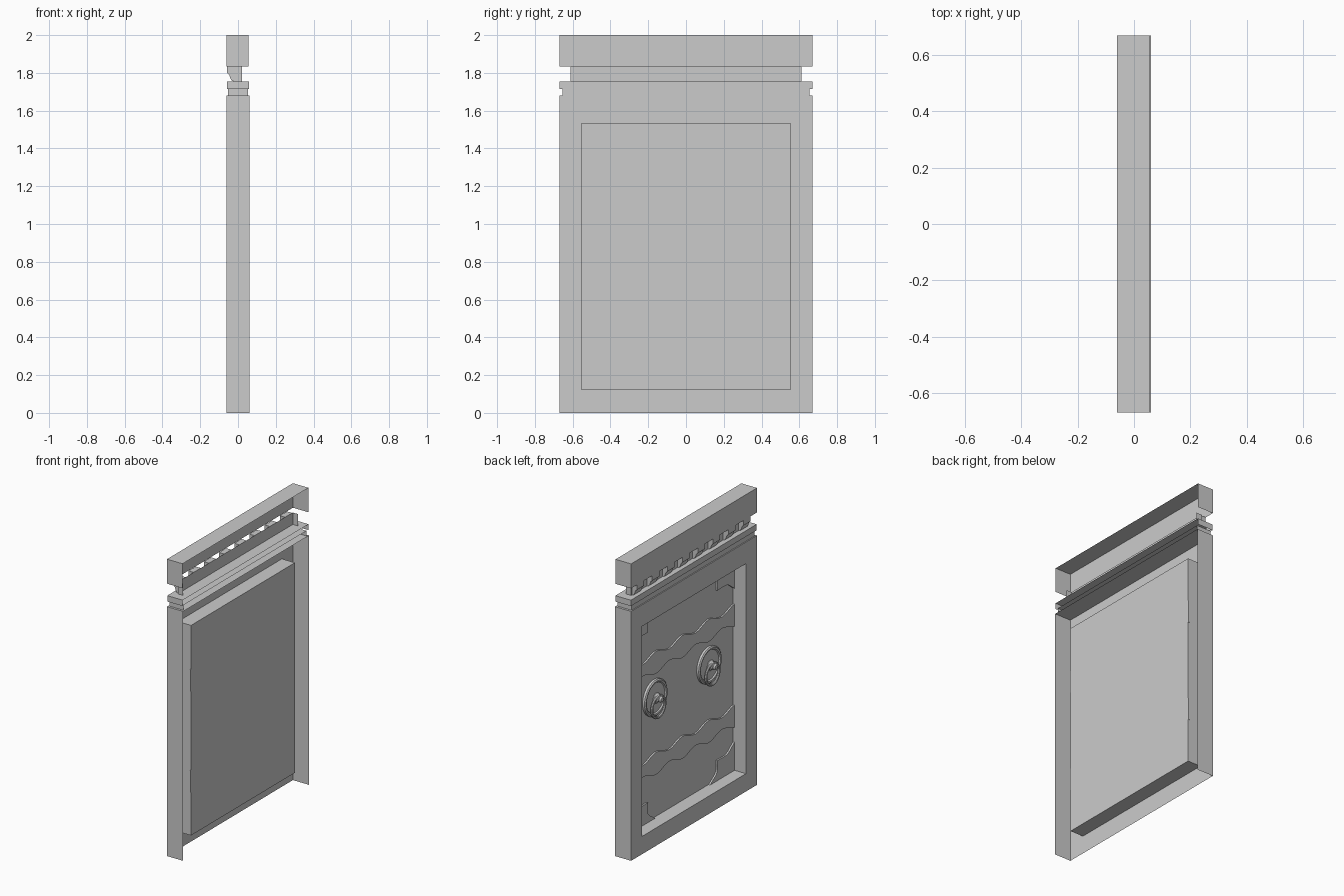
import bpy, bmesh, math
from mathutils import Matrix, Vector

if "Cube" in bpy.data.objects:
    bpy.data.objects.remove(bpy.data.objects["Cube"])

DOOR_X = 0.037      # depth of the door panel
Z0, Z1, HW = 0.12, 1.535, 0.553   # door opening


def finish(name, bm, smooth=False):
    me = bpy.data.meshes.new(name)
    bm.to_mesh(me)
    bm.free()
    ob = bpy.data.objects.new(name, me)
    bpy.context.collection.objects.link(ob)
    if smooth:
        bpy.ops.object.select_all(action='DESELECT')
        ob.select_set(True)
        bpy.context.view_layer.objects.active = ob
        bpy.ops.object.shade_smooth_by_angle(angle=math.radians(35))
    return ob


def shell(name, x0, x1, hy, z0, z1, drop):
    """Box without the faces whose normals are in drop."""
    bm = bmesh.new()
    bmesh.ops.create_cube(bm, size=1)
    for v in bm.verts:
        v.co = Vector(((x0 + x1) / 2 + v.co.x * (x1 - x0), v.co.y * 2 * hy,
                       (z0 + z1) / 2 + v.co.z * (z1 - z0)))
    bm.normal_update()
    kill = [f for f in bm.faces if any(f.normal.dot(Vector(d)) > 0.9 for d in drop)]
    bmesh.ops.delete(bm, geom=kill, context='FACES')
    return finish(name, bm)


def plate(name, pts, x0, x1):
    """Flat outline in y,z extruded along x."""
    bm = bmesh.new()
    f = bm.faces.new([bm.verts.new((x0, y, z)) for y, z in pts])
    ext = bmesh.ops.extrude_face_region(bm, geom=[f])
    bmesh.ops.translate(bm, vec=(x1 - x0, 0, 0),
                        verts=[g for g in ext['geom'] if isinstance(g, bmesh.types.BMVert)])
    bmesh.ops.recalc_face_normals(bm, faces=bm.faces)
    return finish(name, bm)


BACK, BOTTOM, TOP, FRONT = (1, 0, 0), (0, 0, -1), (0, 0, 1), (-1, 0, 0)

# frame: open-backed shell with a cut opening and the reveal around the door
shell("frame_sides", -0.06, 0.06, 0.67, 0, 1.68, [BACK, BOTTOM, FRONT])
bm = bmesh.new()


def rect(x, hy, z0, z1):
    return [bm.verts.new((x, y, z)) for y, z in ((hy, z0), (-hy, z0), (-hy, z1), (hy, z1))]


loops = [rect(-0.06, 0.67, 0, 1.68), rect(-0.06, HW, Z0, Z1), rect(DOOR_X, HW, Z0, Z1)]
for a, b in zip(loops, loops[1:]):
    for i in range(4):
        j = (i + 1) % 4
        bm.faces.new((a[i], a[j], b[j], b[i]))
finish("frame_front_and_reveal", bm)

# door panel
bm = bmesh.new()
bm.faces.new(rect(DOOR_X, HW, Z0, Z1))
finish("door_panel", bm)

# mouldings and top beam
shell("lower_moulding", -0.053, 0.052, 0.655, 1.68, 1.715, [BACK, BOTTOM])
shell("upper_moulding", -0.058, 0.057, 0.67, 1.715, 1.755, [BACK, BOTTOM])
shell("bracket_backing", -0.02, 0.02, 0.612, 1.755, 1.835, [BACK, BOTTOM, TOP])
shell("top_beam", -0.06, 0.056, 0.67, 1.835, 2.0, [BACK, BOTTOM])

# row of curved brackets below the beam
profile = [(-0.02, 1.835), (-0.058, 1.835), (-0.058, 1.80), (-0.047, 1.79),
           (-0.04, 1.77), (-0.032, 1.758), (-0.02, 1.755)]
for k in range(8):
    yc = -0.567 + k * 0.162
    bm = bmesh.new()
    a, b = [[bm.verts.new((x, yc + s * 0.038, z)) for x, z in profile] for s in (-1, 1)]
    bm.faces.new(a)
    bm.faces.new(b[::-1])
    for i in range(len(profile) - 1):
        bm.faces.new((a[i], b[i], b[i + 1], a[i + 1]))
    bmesh.ops.recalc_face_normals(bm, faces=bm.faces)
    finish("bracket", bm)

# wavy iron straps across the door
N = 48
for zc in (0.485, 1.165):
    ys = [-0.557 + 1.114 * i / N for i in range(N + 1)]

    def edge(y, s):
        return zc + s * 0.075 + s * 0.018 * (math.cos(y * 2 * math.pi / 0.28) - math.cos(0.557 * 2 * math.pi / 0.28))
    plate("wavy_strap", [(y, edge(y, -1)) for y in ys] + [(y, edge(y, 1)) for y in ys[::-1]],
          DOOR_X - 0.001, DOOR_X - 0.012)

# scalloped corner plates
for sy in (-1, 1):
    for zc, sz in ((Z0, 1), (Z1, -1)):
        pts = [(sy * HW, zc)]
        for i in range(17):
            t = i / 16 * math.pi / 2
            r = 1 - 0.22 * abs(math.sin(4 * t)) * (1 if i % 8 else 0)
            pts.append((sy * (HW - 0.26 * r * math.cos(t)), zc + sz * 0.19 * r * math.sin(t)))
        plate("corner_plate", pts, DOOR_X - 0.001, DOOR_X - 0.012)


def lathe(name, prof, y, z):
    """Turn (radius, x) points around an axis along x."""
    bm = bmesh.new()
    vs = [bm.verts.new((x, 0, r)) for r, x in prof]
    es = [bm.edges.new(p) for p in zip(vs, vs[1:])]
    bmesh.ops.spin(bm, geom=vs + es, cent=(0, 0, 0), axis=(1, 0, 0),
                   angle=2 * math.pi, steps=32, use_merge=True)
    bmesh.ops.remove_doubles(bm, verts=bm.verts, dist=1e-5)
    bmesh.ops.recalc_face_normals(bm, faces=bm.faces)
    bmesh.ops.translate(bm, vec=(0, y, z), verts=bm.verts)
    return finish(name, bm, True)


# ring pulls: round plate, knob and hanging ring
for y in (-0.288, 0.288):
    lathe("pull_plate", [(0.122, DOOR_X), (0.122, 0.022), (0.114, 0.016), (0.104, 0.018),
                         (0.098, 0.026), (0.06, 0.022), (0, 0.018)], y, 0.93)
    lathe("pull_knob", [(0.034, DOOR_X), (0.034, 0.016), (0.024, 0.006), (0.018, -0.008),
                        (0.022, -0.016), (0.014, -0.026), (0, -0.029)], y, 0.93)
    bpy.ops.mesh.primitive_torus_add(location=(0.004, y, 0.875), rotation=(0, math.pi / 2, 0),
                                     major_radius=0.07, minor_radius=0.009,
                                     major_segments=32, minor_segments=8)
    bpy.context.object.name = "pull_ring"
    bpy.ops.object.shade_smooth_by_angle()
